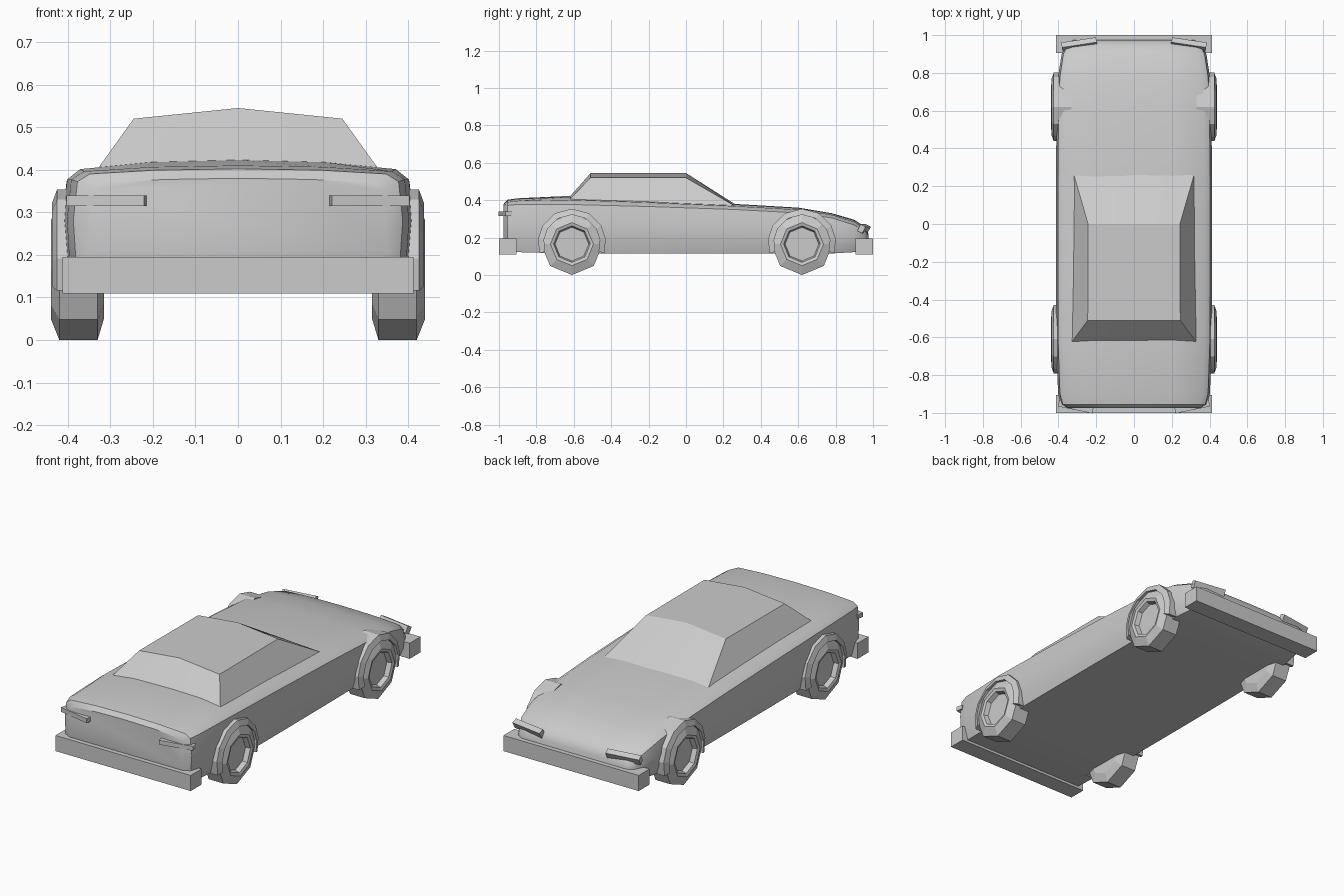
import bpy, bmesh, math

if "Cube" in bpy.data.objects:
    bpy.data.objects.remove(bpy.data.objects["Cube"])


def make(name, verts, faces, smooth=None):
    bm = bmesh.new()
    vs = [bm.verts.new(v) for v in verts]
    for f in faces:
        bm.faces.new([vs[i] for i in f])
    bmesh.ops.recalc_face_normals(bm, faces=bm.faces)
    me = bpy.data.meshes.new(name)
    bm.to_mesh(me)
    bm.free()
    ob = bpy.data.objects.new(name, me)
    bpy.context.collection.objects.link(ob)
    if smooth:
        bpy.ops.object.select_all(action='DESELECT')
        ob.select_set(True)
        bpy.context.view_layer.objects.active = ob
        bpy.ops.object.shade_smooth_by_angle(angle=math.radians(smooth))
    return ob


def loft(name, rings, caps=True, closed=False, smooth=None):
    n, m = len(rings[0]), len(rings)
    verts = [p for r in rings for p in r]
    faces = []
    for k in range(m if closed else m - 1):
        a, b = k * n, ((k + 1) % m) * n
        faces += [(a + i, a + (i + 1) % n, b + (i + 1) % n, b + i) for i in range(n)]
    if caps and not closed:
        faces += [tuple(range(n)), tuple(range((m - 1) * n, m * n))]
    return make(name, verts, faces, smooth)


def box(name, center, size, rot=(0, 0, 0)):
    bpy.ops.mesh.primitive_cube_add(size=1, location=center, rotation=rot)
    ob = bpy.context.object
    ob.name = name
    ob.scale = size
    return ob


# Body: cross-sections along y (y, half width, bottom, shoulder, centre height)
stations = [
    (-0.975, .355, .16, .360, .380), (-0.955, .387, .13, .382, .402),
    (-0.90, .402, .122, .387, .410), (-0.62, .412, .115, .387, .423),
    (-0.20, .414, .115, .376, .405), (0.26, .413, .115, .360, .380),
    (0.60, .410, .115, .342, .360), (0.78, .402, .115, .315, .330),
    (0.90, .383, .122, .277, .295), (0.953, .355, .135, .242, .260),
    (0.975, .325, .15, .205, .220)]


def section(y, w, zb, zs, zc):
    h = zs - zb
    half = [(.94 * w, zb), (.985 * w, zb + .25 * h), (w, zb + .6 * h),
            (.975 * w, zs - .01), (.9 * w, zs + .4 * (zc - zs)),
            (.5 * w, zs + .85 * (zc - zs))]
    return ([(x, y, z) for x, z in half] + [(0, y, zc)]
            + [(-x, y, z) for x, z in reversed(half)])


loft("body", [section(*s) for s in stations], smooth=35)

# Cabin: peaked roof above a wider base
base = [(-.335, -.632, .395), (0, -.632, .407), (.335, -.632, .395),
        (.325, .285, .355), (0, .285, .364), (-.325, .285, .355)]
roof = [(-.245, -.51, .52), (0, -.51, .545), (.245, -.51, .52),
        (.243, 0, .52), (0, 0, .545), (-.243, 0, .52)]
loft("cabin", [base, roof], smooth=20)


# Wheels: eight-sided tyre with recessed hub, and a ten-sided arch flare
def wheel(label, y, s):
    prof = [(.315, .08), (.315, .115), (.33, .165), (.42, .165),
            (.44, .115), (.435, .098), (.41, .09)]
    rings = [[(s * x, y + r * math.sin(i * math.pi / 4),
               .165 - r * math.cos(i * math.pi / 4)) for i in range(8)]
             for x, r in prof]
    loft(label + "_wheel", rings)
    arc = [math.radians(a) for a in (-18, 6, 30, 60, 90, 120, 150, 174, 198)]
    rings = []
    for a in arc:
        c, n = math.cos(a), math.sin(a)
        rings.append([(s * x, y + r * c, .172 + r * n) for x, r in
                      ((.33, .15), (.33, .182), (.425, .182), (.437, .15))])
    loft(label + "_arch", rings)


for end, y in (("front", -.61), ("back", .62)):
    for side, s in (("right", 1), ("left", -1)):
        wheel(end + "_" + side, y, s)

# Bumpers
box("front_bumper", (0, -.953, .152), (.824, .094, .086))
box("back_bumper", (0, .953, .152), (.824, .094, .086))

# Light bars at both ends
for side, s in (("right", 1), ("left", -1)):
    box("front_light_" + side, (s * .308, -.967, .327), (.186, .035, .024),
        (0, 0, s * .2))
    box("back_light_" + side, (s * .29, .952, .247), (.186, .03, .04),
        (-.5, 0, -s * .15))
